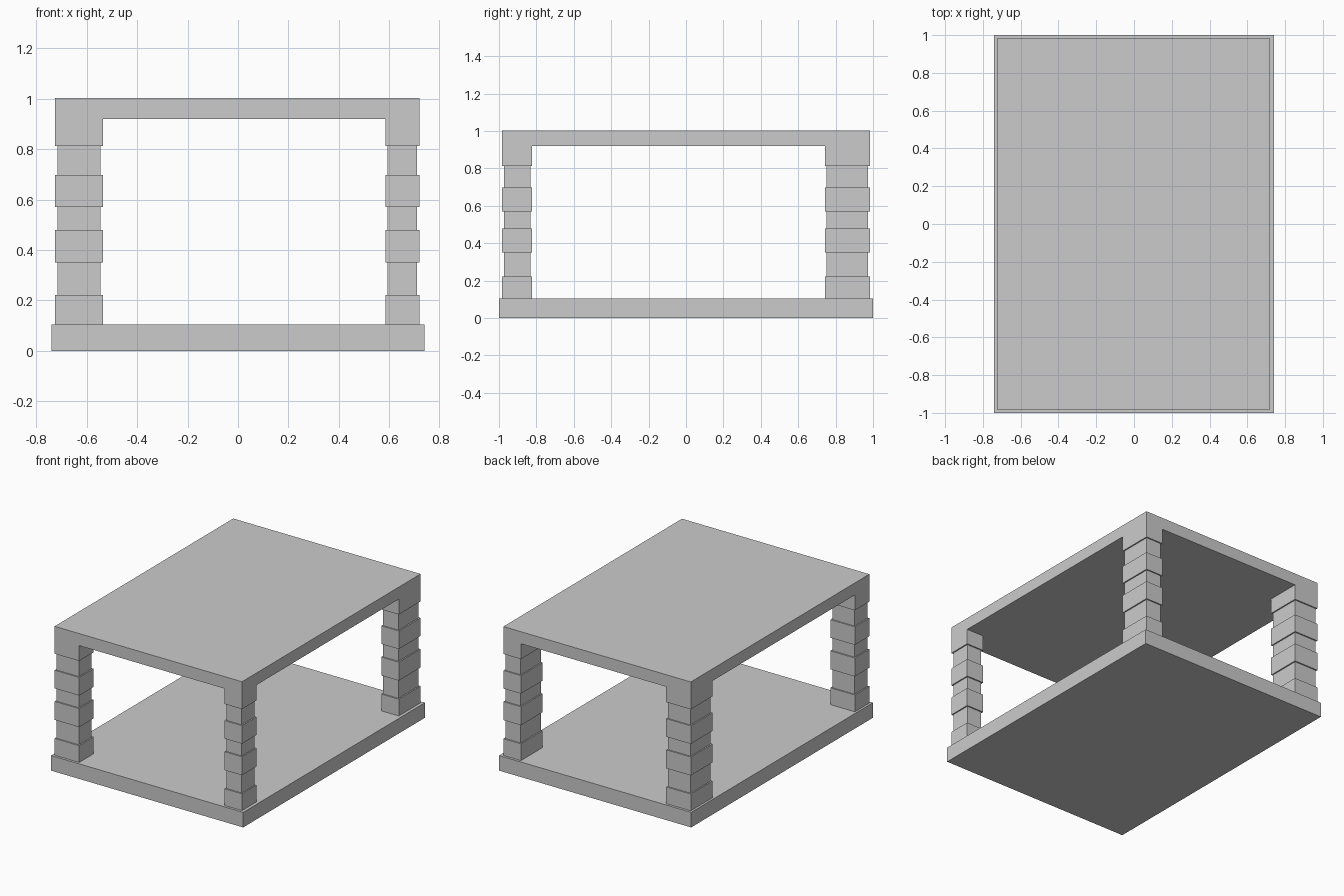
import bpy
import bmesh

if "Cube" in bpy.data.objects:
    bpy.data.objects.remove(bpy.data.objects["Cube"])


def new_object(name, bm):
    bmesh.ops.recalc_face_normals(bm, faces=bm.faces)
    mesh = bpy.data.meshes.new(name)
    bm.to_mesh(mesh)
    bm.free()
    obj = bpy.data.objects.new(name, mesh)
    bpy.context.collection.objects.link(obj)
    return obj


def stacked(name, x0, x1, y0, y1, rings):
    """Rectangular column through (height, inset) rings, capped at both ends."""
    bm = bmesh.new()
    loops = []
    for z, d in rings:
        corners = [(x0 + d, y0 + d), (x1 - d, y0 + d),
                   (x1 - d, y1 - d), (x0 + d, y1 - d)]
        loops.append([bm.verts.new((x, y, z)) for x, y in corners])
    for low, high in zip(loops, loops[1:]):
        for i in range(4):
            j = (i + 1) % 4
            bm.faces.new((low[i], low[j], high[j], high[i]))
    bm.faces.new(loops[0][::-1])
    bm.faces.new(loops[-1])
    return new_object(name, bm)


BASE_TOP, SLAB_BOTTOM, TOP = 0.105, 0.919, 1.003
INSET = 0.009

# Base and top slabs
stacked("base_slab", -0.74, 0.74, -1.0, 1.0, [(0, 0), (BASE_TOP, 0)])
stacked("top_slab", -0.725, 0.719, -0.983, 0.983, [(SLAB_BOTTOM, 0), (TOP, 0)])

# Banded leg profile: wide and recessed blocks alternate upward
levels = [BASE_TOP, 0.222, 0.351, 0.48, 0.571, 0.697, 0.812, SLAB_BOTTOM]
rings = []
for k, (a, b) in enumerate(zip(levels, levels[1:])):
    inset = INSET if k % 2 else 0
    rings += [(a, inset), (b, inset)]

# Four legs, wider on the left and deeper at the back
sides = {"left": (-0.725, -0.536), "right": (0.584, 0.719)}
ends = {"front": (-0.983, -0.823), "back": (0.743, 0.983)}
for end, (y0, y1) in ends.items():
    for side, (x0, x1) in sides.items():
        stacked(f"{end}_{side}_leg", x0, x1, y0, y1, rings)
